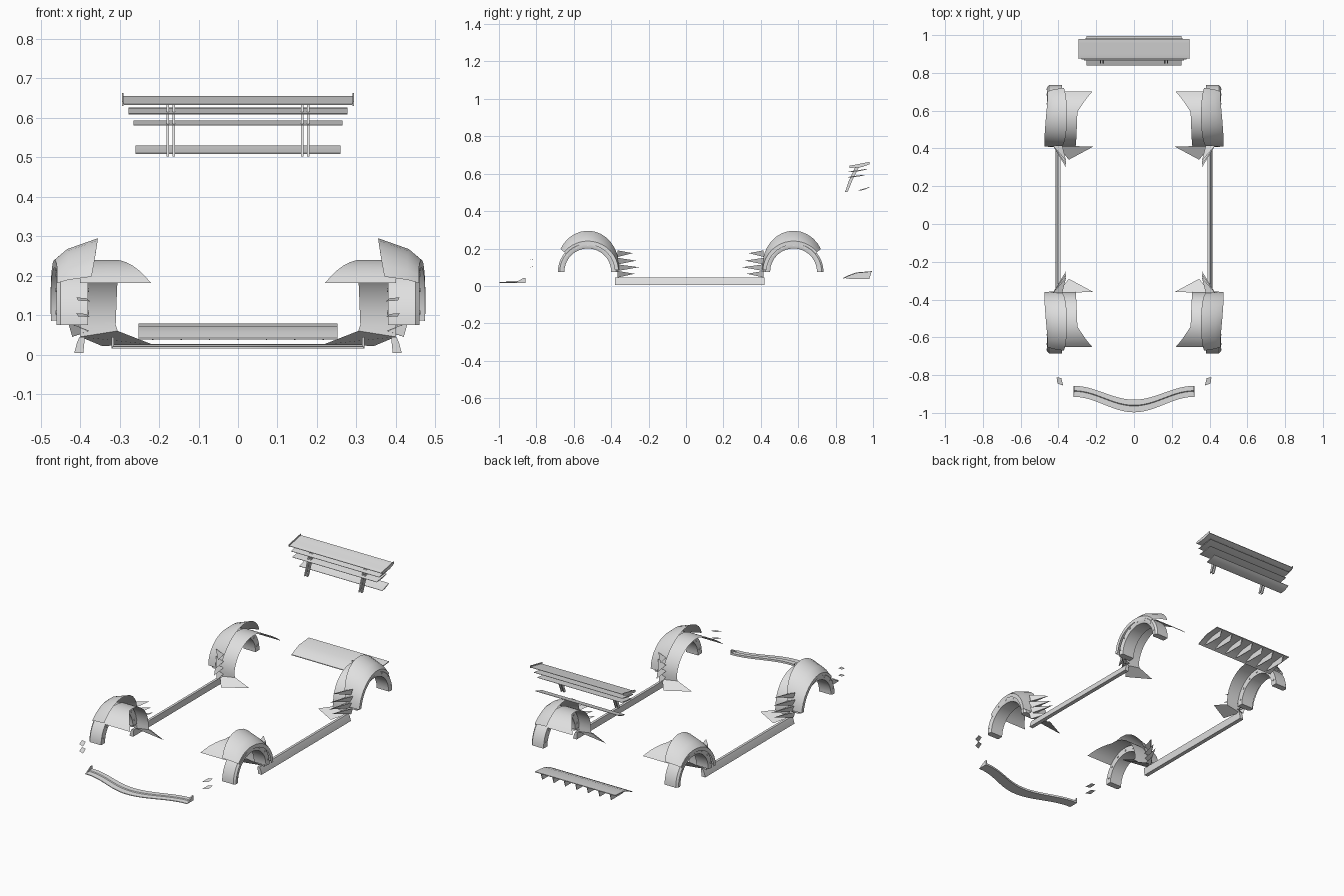
import bpy, math

if "Cube" in bpy.data.objects:
    bpy.data.objects.remove(bpy.data.objects["Cube"])

grey = bpy.data.materials.new("light_grey")
grey.diffuse_color = (0.75, 0.75, 0.75, 1)
grey.use_nodes = True
grey.node_tree.nodes["Principled BSDF"].inputs["Base Color"].default_value = grey.diffuse_color


def build(name, verts, faces, mirror=False, smooth=True):
    me = bpy.data.meshes.new(name)
    me.from_pydata(verts, [], faces)
    me.materials.append(grey)
    ob = bpy.data.objects.new(name, me)
    bpy.context.collection.objects.link(ob)
    if mirror:
        ob.modifiers.new("mirror", 'MIRROR')
    bpy.ops.object.select_all(action='DESELECT')
    ob.select_set(True)
    bpy.context.view_layer.objects.active = ob
    if smooth:
        bpy.ops.object.shade_smooth_by_angle(angle=math.radians(35))
    return ob


def loft(name, rows, closed=False, mirror=False):
    """Skin equal-length rows of points; closed rows get end caps."""
    n = len(rows[0])
    verts = [p for r in rows for p in r]
    faces = []
    for i in range(len(rows) - 1):
        for j in range(n if closed else n - 1):
            k = (j + 1) % n
            faces.append((i*n + j, i*n + k, (i+1)*n + k, (i+1)*n + j))
    if closed:
        faces += [tuple(range(n))[::-1], tuple(range(len(verts) - n, len(verts)))]
    return build(name, verts, faces, mirror)


def prism(name, yz, x0, x1, mirror=False):
    """Side profile extruded across x."""
    return loft(name, [[(x, y, z) for y, z in yz] for x in (x0, x1)], True, mirror)


def wheel_arch(tag, cy, d):
    """d is the y direction towards the middle of the car."""
    cz = 0.075

    def polar(x, r, t):
        return (x, cy + d * r * math.cos(t), cz + r * math.sin(t))

    # half-ring flare
    section = [(0.38, 0.125), (0.455, 0.125), (0.46, 0.135), (0.46, 0.15), (0.45, 0.16), (0.38, 0.16)]
    rows = [[polar(x, r, math.pi * i / 28) for x, r in section] for i in range(29)]
    loft(tag + "_arch_flare", rows, True, True)

    # bolts around the flare
    for k in range(7):
        t = math.pi * (k + 0.5) / 7
        _, y, z = polar(0, 0.142, t)
        rows = [[(x, y + 0.005 * math.cos(a * math.pi / 4), z + 0.005 * math.sin(a * math.pi / 4))
                 for a in range(8)] for x in (0.377, 0.462)]
        loft(tag + "_flare_bolt", rows, True, True)

    # fender panel, swelling towards the middle of the car
    rows = []
    for i in range(15):
        t = math.radians(4 + 136 * i / 14)
        swell = 0.016 * max(0, math.cos(t - 0.4))
        top = 0.17 + 0.05 * max(0, math.sin(t)) ** 2
        rows.append([polar(0.458 + swell, 0.145, t), polar(0.459 + swell, 0.165, t),
                     polar(0.43 + swell / 2, 0.5 * (0.165 + top), t),
                     polar(0.40 - 0.045 * math.sin(t), top, t)])
    loft(tag + "_fender", rows, False, True)

    # wheel well liner with a flared far end and a pointed foot
    rows = []
    for i in range(17):
        t = math.radians(140 - 140 * i / 16)
        inner = 0.295 + 0.015 * i / 16 - 0.075 * max(0, 1 - i / 5)
        rows.append([polar(0.40, 0.165, t), polar(inner, 0.165, t)])
    rows.append([(0.40, cy + d * 0.166, 0.045), (0.305, cy + d * 0.163, 0.06)])
    rows.append([(0.345, cy + d * 0.235, 0.022), (0.215, cy + d * 0.165, 0.025)])
    loft(tag + "_wheel_liner", rows, False, True)

    # pointed vent blades behind the panel
    for z, reach in ((0.17, 0.24), (0.13, 0.26), (0.095, 0.275), (0.06, 0.25)):
        a, b = cy + d * 0.16, cy + d * reach
        build(tag + "_vent_blade",
              [(0.43, a, z + 0.02), (0.38, a, z), (0.36, b, z + 0.005), (0.42, a, z - 0.015)],
              [(0, 1, 2), (0, 2, 3), (1, 3, 2)], True, False)


wheel_arch("front", -0.525, 1)
wheel_arch("rear", 0.575, -1)

# side skirts
skirt = [(0.388, 0.044), (0.402, 0.044), (0.408, 0.03), (0.415, 0.004), (0.392, 0.004)]
loft("side_skirt", [[(x, y, z) for x, z in skirt] for y in (-0.38, 0.42)], True, True)

# front lip: thin bowed splitter with a raised rear edge
rows = []
for i in range(25):
    x = -0.318 + 0.636 * i / 24
    c = 0.5 + 0.5 * math.cos(math.pi * x / 0.318)
    back, front = -0.857 - 0.073 * c, -0.915 - 0.082 * c
    mid = (back + front) / 2
    rows.append([(x, front, 0.016), (x, front, 0.02), (x, mid, 0.022),
                 (x, mid + 0.004, 0.026), (x, back, 0.027), (x, back, 0.016)])
loft("front_lip", rows, True)
prism("lip_end_plate", [(-0.915, 0.016), (-0.857, 0.016), (-0.857, 0.044), (-0.87, 0.042)],
      0.314, 0.32, True)

# small corner canards
for z in (0.095, 0.135):
    build("canard", [(0.375, -0.855, z), (0.405, -0.845, z + 0.002), (0.41, -0.812, z + 0.01),
                     (0.385, -0.815, z + 0.008)], [(0, 1, 2, 3)], True, False)

# rear diffuser sheet and fins
prism("diffuser_sheet", [(0.84, 0.042), (0.87, 0.057), (0.91, 0.072), (0.995, 0.079),
                         (0.995, 0.075), (0.91, 0.067), (0.87, 0.052), (0.84, 0.038)], -0.252, 0.252)
for k in range(7):
    x = -0.216 + 0.072 * k
    prism("diffuser_fin", [(0.85, 0.042), (0.90, 0.066), (0.992, 0.076), (0.98, 0.037), (0.88, 0.037)],
          x - 0.0015, x + 0.0015)


def wing(name, half, y0, y1, z0, z1, thick):
    """Slim curved blade, rising towards the back."""
    upper, lower = [], []
    for i in range(9):
        s = i / 8
        y, z = y0 + (y1 - y0) * s, z0 + (z1 - z0 - thick) * s * s
        t = thick * (0.35 + 0.65 * math.sin(math.pi * s) ** 0.7) if 0 < i < 8 else thick * 0.3
        upper.append((y, z + t))
        lower.append((y, z))
    prism(name, lower + upper[::-1], -half, half)


# rear wing blades and end plates
wing("wing_top_blade", 0.292, 0.875, 0.98, 0.632, 0.662, 0.009)
wing("wing_second_blade", 0.277, 0.87, 0.97, 0.609, 0.63, 0.006)
wing("wing_third_blade", 0.265, 0.865, 0.955, 0.58, 0.598, 0.006)
wing("wing_bottom_blade", 0.26, 0.92, 0.982, 0.509, 0.534, 0.006)
prism("wing_end_plate", [(0.873, 0.63), (0.94, 0.635), (0.98, 0.65), (0.98, 0.663), (0.873, 0.642)],
      0.29, 0.294, True)

# paired wing supports
for x in (0.163, 0.178):
    prism("wing_support", [(0.85, 0.502), (0.864, 0.502), (0.89, 0.565), (0.925, 0.637),
                           (0.905, 0.637), (0.872, 0.565)], x - 0.003, x + 0.003, True)
